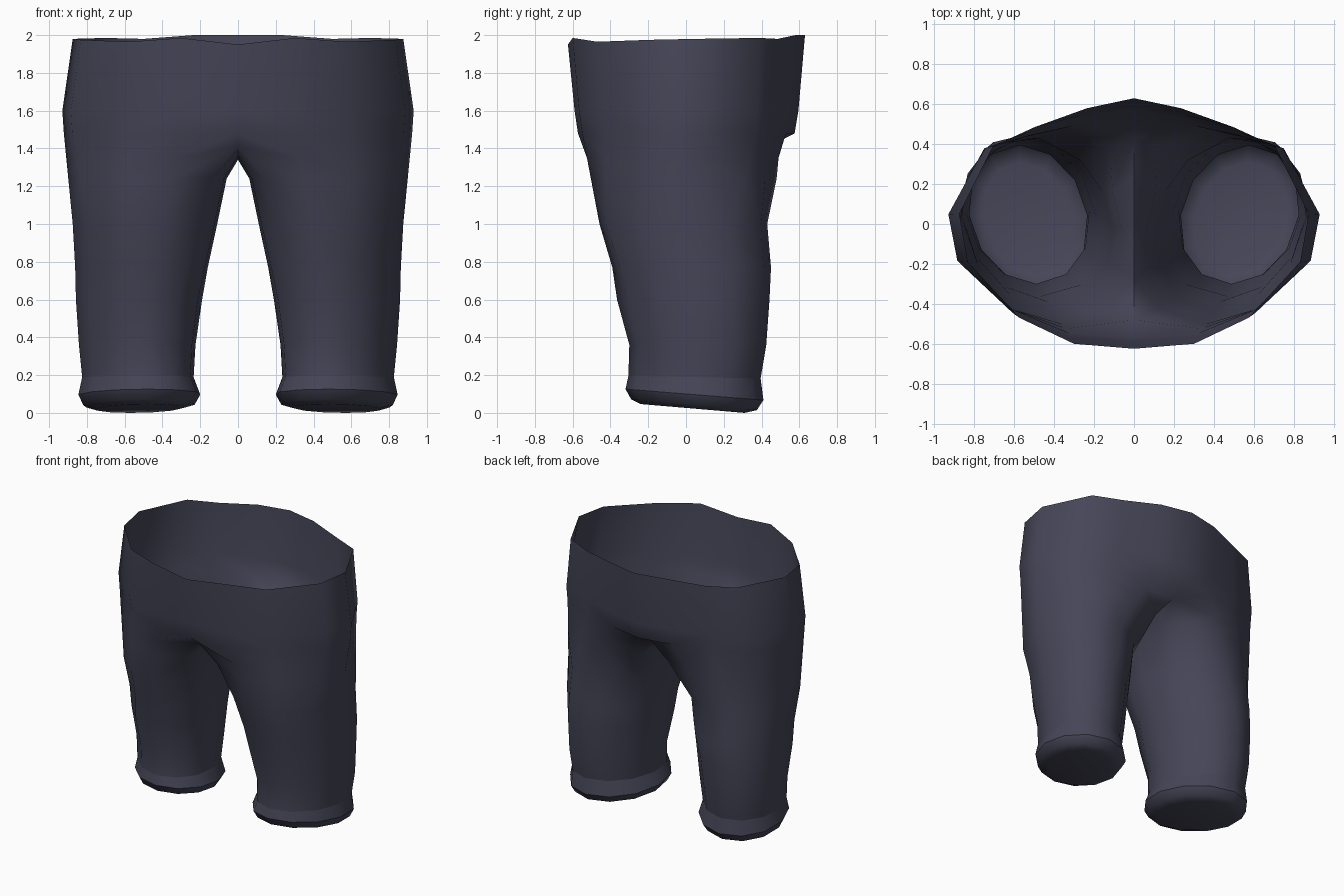
import bpy, bmesh, math

if "Cube" in bpy.data.objects:
    bpy.data.objects.remove(bpy.data.objects["Cube"])

# One flat cloth colour
cloth = bpy.data.materials.new("dark slate cloth")
cloth.diffuse_color = (0.060, 0.060, 0.096, 1)
cloth.use_nodes = True
cloth.node_tree.nodes["Principled BSDF"].inputs["Base Color"].default_value = cloth.diffuse_color

bm = bmesh.new()

# Waist outline, right half, front centre to back centre
OUTLINE = [(0, -.625), (.32, -.60), (.61, -.47), (.885, -.19), (.93, .05),
           (.75, .39), (.53, .485), (.25, .58), (0, .63)]
RIM_Z = [1.95, 1.985, 1.965, 1.975, 1.98, 1.985, 1.98, 2.0, 2.0]


def hip_ring(z, width, front, back):
    """Half ring of the hips, scaled from the waist outline."""
    ring = []
    for i, (x, y) in enumerate(OUTLINE):
        sy = front / .625 if y < 0 else back / .63
        if abs(y) < .4:
            sy = (sy + 1) / 2
        ring.append(bm.verts.new((x * width / .93, y * sy,
                                  RIM_Z[i] if z is None else z)))
    return ring


def leg_ring(z, x0, x1, y0, y1, tilt=0, step=30):
    """Oval ring: nine outer points, then three inner points."""
    inner = (360 - 8 * step) / 4
    angles = [step * (k - 4) for k in range(9)] + [180 - inner, 180, 180 + inner]
    reach = math.sin(math.radians(3 * step))
    cy, ry = (y0 + y1) / 2, (y1 - y0) / 2 / reach
    ring = []
    for a in angles:
        c, s = math.cos(math.radians(a)), math.sin(math.radians(a))
        y = cy + ry * s
        # the back of the leg leans slightly outward
        x = (x0 + x1) / 2 + (x1 - x0) / 2 * c + .045 * s
        ring.append(bm.verts.new((x, y, z - tilt * y)))
    return ring


def bridge(a, b, closed):
    n = len(a)
    for i in range(n if closed else n - 1):
        j = (i + 1) % n
        bm.faces.new((a[i], b[i], b[j], a[j]))


def blend(ring, above, below, z):
    """Lay the outer points on a straight line between two rings."""
    for v, a, b in list(zip(ring, above, below))[1:8]:
        v.co = a.co.lerp(b.co, (a.co.z - z) / (a.co.z - b.co.z))


def sharpen(ring):
    for i, v in enumerate(ring):
        bm.edges.get((v, ring[i - 1])).smooth = False


# Leg and flared cuff: z, inner x, outer x, front y, back y, tilt, angle step
LEG = [(1.24, .06, .895, -.525, .468, 0, 34),
       (1.0, .11, .875, -.458, .43, 0, 33),
       (.77, .16, .862, -.39, .45, 0, 32),
       (.60, .19, .858, -.365, .442),
       (.36, .225, .842, -.30, .425),
       (.19, .235, .825, -.305, .395, .02),
       (.104, .20, .845, -.32, .41, .08),
       (.05, .23, .82, -.29, .375, .085),
       (.03, .30, .75, -.24, .31, .085)]
legs = [leg_ring(*row) for row in LEG]

# Hips, open at the waist, running smoothly into the thigh
hips = [hip_ring(None, .875, .625, .63), hip_ring(1.6, .93, .59, .595),
        hip_ring(1.48, .922, .572, .575), hip_ring(1.35, .91, .545, .49)]
blend(hips[3], hips[2], legs[1], 1.35)
blend(legs[0], hips[2], legs[1], 1.24)
hips[3][0].co = (0, -.48, 1.41)
hips[3][7].co.y = .49
hips[3][8].co = (0, .42, 1.40)
legs[0][0].co = (.12, -.42, 1.25)
legs[0][8].co = (.12, .38, 1.25)
for a, b in zip(hips, hips[1:]):
    bridge(a, b, False)

# Crotch seam, back to front, closes the top of the leg
seam = [bm.verts.new(p) for p in ((0, .24, 1.36), (0, 0, 1.34), (0, -.28, 1.36))]
prev = hips[-1] + seam
for ring in legs:
    bridge(prev, ring, True)
    prev = ring
# Closed bottom of the leg, with crisp cuff edges
bm.faces.new(prev)
sharpen(legs[5])
sharpen(legs[6])

# Mirror the right half to the left
dup = bmesh.ops.duplicate(bm, geom=bm.verts[:] + bm.edges[:] + bm.faces[:])["geom"]
for v in dup:
    if isinstance(v, bmesh.types.BMVert):
        v.co.x = -v.co.x
bmesh.ops.reverse_faces(bm, faces=[f for f in dup if isinstance(f, bmesh.types.BMFace)])
bmesh.ops.remove_doubles(bm, verts=bm.verts, dist=1e-4)
bmesh.ops.recalc_face_normals(bm, faces=bm.faces)

# Stand the model on the ground
low = min(v.co.z for v in bm.verts)
for v in bm.verts:
    if v.co.z < .15:
        v.co.z -= low

mesh = bpy.data.meshes.new("trousers")
bm.to_mesh(mesh)
bm.free()
mesh.materials.append(cloth)
trousers = bpy.data.objects.new("trousers", mesh)
bpy.context.collection.objects.link(trousers)
bpy.context.view_layer.objects.active = trousers
trousers.select_set(True)
bpy.ops.object.shade_smooth_by_angle(angle=math.radians(75), keep_sharp_edges=True)
